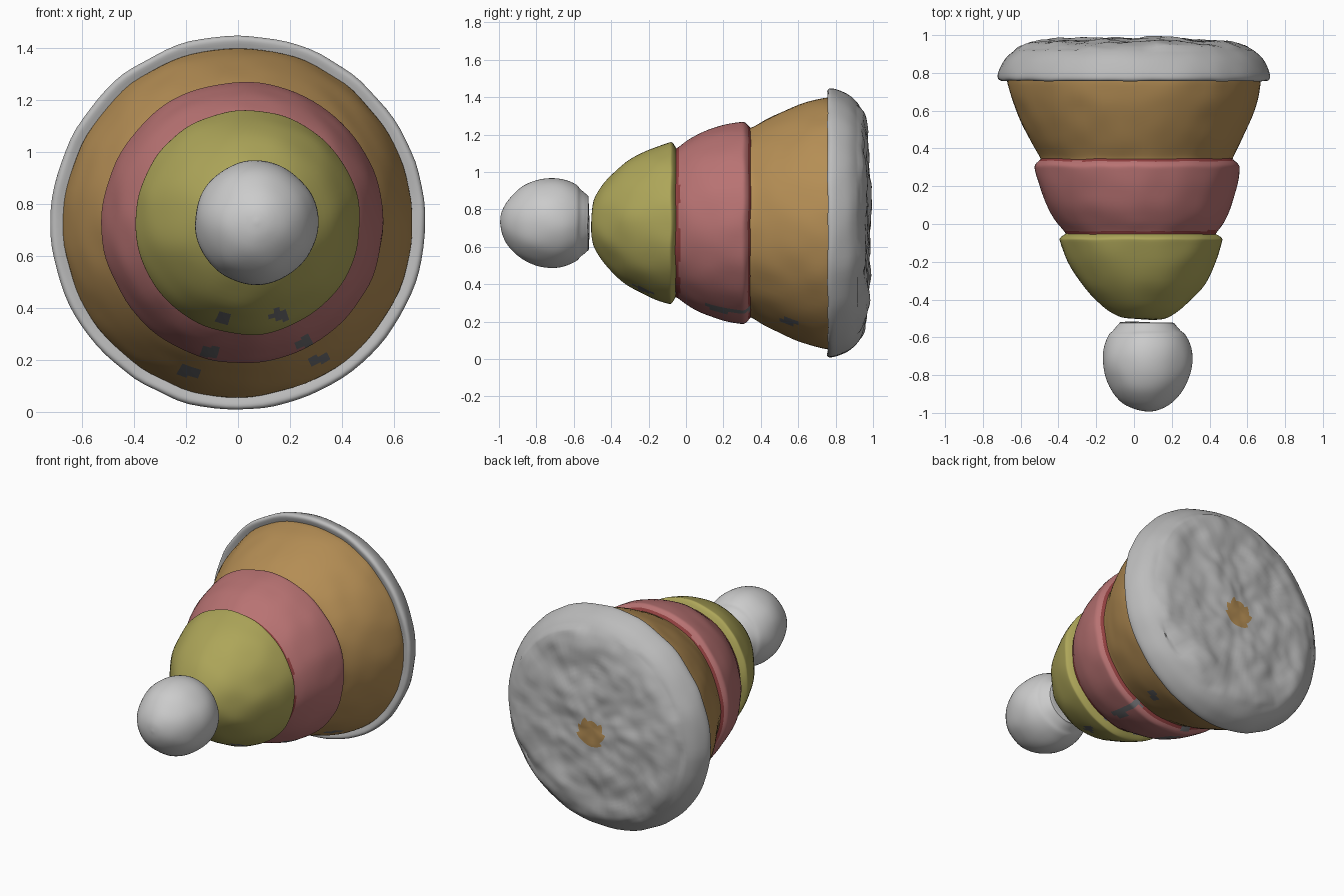
import bpy, bmesh
from math import sin, cos, pi, hypot
from mathutils import Vector, noise

if "Cube" in bpy.data.objects:
    bpy.data.objects.remove(bpy.data.objects["Cube"])

SEG = 96


def material(name, rgb):
    m = bpy.data.materials.new(name)
    m.diffuse_color = (*rgb, 1)
    m.use_nodes = True
    m.node_tree.nodes["Principled BSDF"].inputs["Base Color"].default_value = m.diffuse_color
    return m


GREY = material("grey", (0.5, 0.5, 0.5))
DARK = material("dark_grey", (0.17, 0.17, 0.18))
RED = material("red", (0.48, 0.17, 0.17))
GROOVE = material("groove_red", (0.28, 0.05, 0.05))
YELLOW = material("yellow", (0.42, 0.38, 0.10))
ORANGE = material("orange", (0.46, 0.27, 0.09))


def smooth_profile(pts, steps=4):
    """Catmull-Rom resampling of a (y, radius) profile."""
    out = []
    for i in range(len(pts) - 1):
        p = [Vector(pts[min(max(i + k, 0), len(pts) - 1)]) for k in (-1, 0, 1, 2)]
        for s in range(steps):
            t = s / steps
            out.append(0.5 * (2 * p[1] + (p[2] - p[0]) * t
                              + (2 * p[0] - 5 * p[1] + 4 * p[2] - p[3]) * t * t
                              + (3 * p[1] - p[0] - 3 * p[2] + p[3]) * t ** 3))
    return out + [Vector(pts[-1])]


def lathe(name, pts, mats, cx0, cx1, paint=None, rough=0.006, cz=0.727):
    """Revolve a profile about the y axis; its centre drifts from cx0 to cx1."""
    bm = bmesh.new()
    prof = smooth_profile(pts)
    y0, y1 = pts[0][0], pts[-1][0]
    rings = []
    for y, r in prof:
        cx = cx0 + (cx1 - cx0) * (y - y0) / (y1 - y0)
        n = 1 if r < 0.001 else SEG
        ring = []
        for k in range(n):
            a = 2 * pi * k / n
            co = Vector((cx + r * cos(a), y, cz + r * sin(a)))
            # hand-moulded unevenness, stronger on the flat back
            co += noise.noise_vector(co * 7) * rough
            if y > 0.93:
                co.y += 0.022 * noise.noise(co * 5) + 0.010 * noise.noise(co * 14)
            ring.append(bm.verts.new(co))
        rings.append(ring)
    for a, b in zip(rings, rings[1:]):
        for k in range(SEG):
            j = (k + 1) % SEG
            if len(a) == 1:
                bm.faces.new((a[0], b[k], b[j]))
            elif len(b) == 1:
                bm.faces.new((a[j], a[k], b[0]))
            else:
                bm.faces.new((a[j], a[k], b[k], b[j]))
    bmesh.ops.recalc_face_normals(bm, faces=bm.faces)
    for f in bm.faces:
        f.smooth = True
        if paint:
            f.material_index = paint(f.calc_center_median())
    me = bpy.data.meshes.new(name)
    bm.to_mesh(me)
    bm.free()
    for m in mats:
        me.materials.append(m)
    ob = bpy.data.objects.new(name, me)
    bpy.context.collection.objects.link(ob)
    bpy.context.view_layer.objects.active = ob
    ob.select_set(True)
    bpy.ops.object.shade_smooth_by_angle(angle=0.8)
    ob.select_set(False)


def spots(*centres, groove=None):
    """Dark spots on the underside, plus optional grooves at both ends."""
    def paint(c):
        if any(hypot((c.x - x) / 1.4, c.z - z) < 0.024 for x, z in centres):
            return 1
        if groove and (c.y < groove[0] or c.y > groove[1]):
            return 2
        return 0
    return paint


# clapper ball, flattened where it meets the bell
lathe("ball", [(-0.995, 0), (-0.985, 0.06), (-0.95, 0.125), (-0.88, 0.19), (-0.80, 0.226),
               (-0.72, 0.237), (-0.65, 0.229), (-0.59, 0.203), (-0.565, 0.178),
               (-0.53, 0.15), (-0.52, 0.13), (-0.52, 0)], [], 0.07, 0.07)

# domed yellow tip
lathe("yellow_tip", [(-0.505, 0), (-0.50, 0.09), (-0.48, 0.15), (-0.42, 0.235),
                     (-0.32, 0.325), (-0.20, 0.392), (-0.10, 0.428), (-0.075, 0.427),
                     (-0.055, 0.397)], [YELLOW, DARK], 0.055, 0.035,
      spots((0.16, 0.37), (-0.06, 0.36)))

# red middle tier
lathe("red_tier", [(-0.055, 0.397), (-0.04, 0.405), (0.02, 0.448), (0.10, 0.490),
                   (0.20, 0.522), (0.28, 0.539), (0.315, 0.538), (0.345, 0.507)],
      [RED, DARK, GROOVE], 0.035, 0.015,
      spots((0.26, 0.265), (-0.11, 0.23), groove=(-0.035, 0.333)))

# orange outer tier
lathe("orange_tier", [(0.345, 0.507), (0.37, 0.518), (0.45, 0.563), (0.55, 0.610),
                      (0.65, 0.648), (0.73, 0.668), (0.765, 0.672)],
      [ORANGE, DARK], 0.015, 0.0, spots((0.31, 0.20), (-0.19, 0.15)))


# grey rim and uneven back with an orange patch in the middle
def back_patch(c):
    d = hypot(c.x - 0.02, c.z - 0.69) + 0.05 * noise.noise(c * 9)
    return 1 if c.y > 0.9 and d < 0.09 else 0


lathe("rim_and_back", [(0.765, 0.672), (0.757, 0.705), (0.775, 0.720), (0.82, 0.710),
                       (0.88, 0.678), (0.93, 0.622), (0.958, 0.560), (0.968, 0.48),
                       (0.970, 0.40), (0.974, 0.30), (0.978, 0.20), (0.980, 0.10),
                       (0.982, 0)], [GREY, ORANGE], 0.0, 0.0, back_patch)
